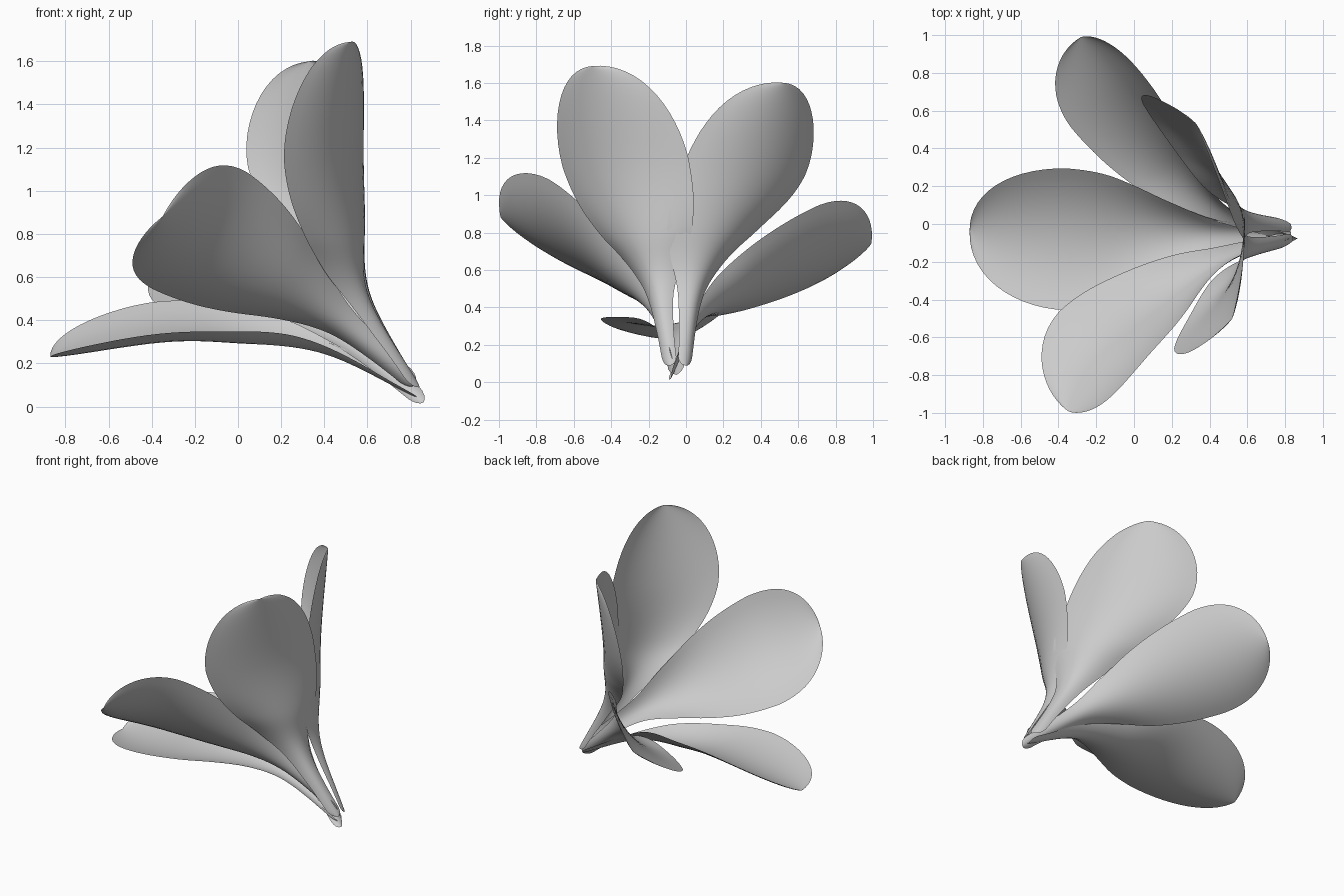
import bpy
import math
from mathutils import Vector

if "Cube" in bpy.data.objects:
    bpy.data.objects.remove(bpy.data.objects["Cube"])

# One plain petal colour
petal_grey = bpy.data.materials.new("petal_grey")
petal_grey.use_nodes = True
petal_grey.diffuse_color = (0.6, 0.6, 0.6, 1)
petal_grey.node_tree.nodes["Principled BSDF"].inputs["Base Color"].default_value = (0.6, 0.6, 0.6, 1)

# Shared petal outline: share of the full half width at every half station
WIDTHS = [0.11, 0.14, 0.23, 0.47, 0.72, 0.91, 1, 0.99]
COLUMNS = 14
BODY_ROWS = 30
TIP_ROWS = 14


def smooth_value(points, t):
    """Smooth curve through points or numbers, with straight run-out at both ends."""
    path = [2 * points[0] - points[1]] + points + [2 * points[-1] - points[-2]]
    i = min(int(t), len(points) - 2)
    f = t - i
    a, b, c, d = path[i:i + 4]
    return 0.5 * (2 * b + (c - a) * f + (2 * a - 5 * b + 4 * c - d) * f ** 2
                  + (3 * b - a - 3 * c + d) * f ** 3)


def outline_rows():
    """Stations and widths: rounded foot, widening body, rounded tip."""
    rows = []
    for k in range(4):
        angle = k / 4 * math.pi / 2
        rows.append((0.12 * (1 - math.cos(angle)), WIDTHS[0] * math.sin(angle)))
    for k in range(BODY_ROWS):
        t = 0.12 + (3 - 0.12) * k / BODY_ROWS
        rows.append((t, smooth_value(WIDTHS, 2 * t)))
    for k in range(TIP_ROWS + 1):
        angle = k / TIP_ROWS * math.pi / 2
        rows.append((3 + math.sin(angle) ** 0.95, math.cos(angle)))
    return rows


def make_petal(name, midrib, side):
    """Sweep a cupped cross-section along the midrib."""
    points = [Vector(p) for p in midrib]
    side = Vector(side)
    verts, faces = [], []
    for t, width in outline_rows():
        centre = smooth_value(points, t)
        ahead = smooth_value(points, min(t + 0.05, 4))
        behind = smooth_value(points, max(t - 0.05, 0))
        inward = (ahead - behind).cross(side).normalized()
        half = max(width, 0.01) * side.length
        # folded claw, opening to a shallow blade
        cup = 0.27 + 0.3 * math.exp(-(t - 1) ** 2)
        for c in range(COLUMNS + 1):
            s = 2 * c / COLUMNS - 1
            verts.append(centre + side.normalized() * half * s + inward * half * cup * s * s)
    row = COLUMNS + 1
    for r in range(len(verts) // row - 1):
        for c in range(COLUMNS):
            k = r * row + c
            faces.append((k, k + 1, k + row + 1, k + row))
    mesh = bpy.data.meshes.new(name)
    mesh.from_pydata(verts, [], faces)
    mesh.materials.append(petal_grey)
    for face in mesh.polygons:
        face.use_smooth = True
    bpy.context.collection.objects.link(bpy.data.objects.new(name, mesh))


# Five petals: midrib from claw to tip, then the half-width direction
make_petal("upper_front_petal",
           [(0.84, -0.09, 0.09), (0.6, -0.165, 0.5), (0.54, -0.26, 0.8),
            (0.49, -0.375, 1.17), (0.52, -0.5, 1.69)], (0.185, 0.335, 0.03))
make_petal("upper_back_petal",
           [(0.83, 0, 0.09), (0.6, 0.06, 0.5), (0.5, 0.2, 0.82),
            (0.38, 0.385, 1.14), (0.33, 0.53, 1.6)], (-0.245, 0.32, -0.04))
make_petal("side_back_petal",
           [(0.86, -0.08, 0.02), (0.48, 0.08, 0.33), (0.21, 0.33, 0.48),
            (-0.07, 0.67, 0.635), (-0.28, 0.99, 0.74)], (-0.22, -0.1, -0.25))
make_petal("side_front_petal",
           [(0.82, -0.07, 0.1), (0.47, -0.2, 0.38), (0.16, -0.42, 0.57),
            (-0.14, -0.67, 0.75), (-0.35, -0.99, 0.88)], (0.22, -0.135, 0.27))
make_petal("lower_petal",
           [(0.83, -0.05, 0.04), (0.4, -0.05, 0.245), (0, -0.05, 0.3),
            (-0.35, -0.06, 0.31), (-0.87, -0.04, 0.23)], (0, -0.375, -0.075))
